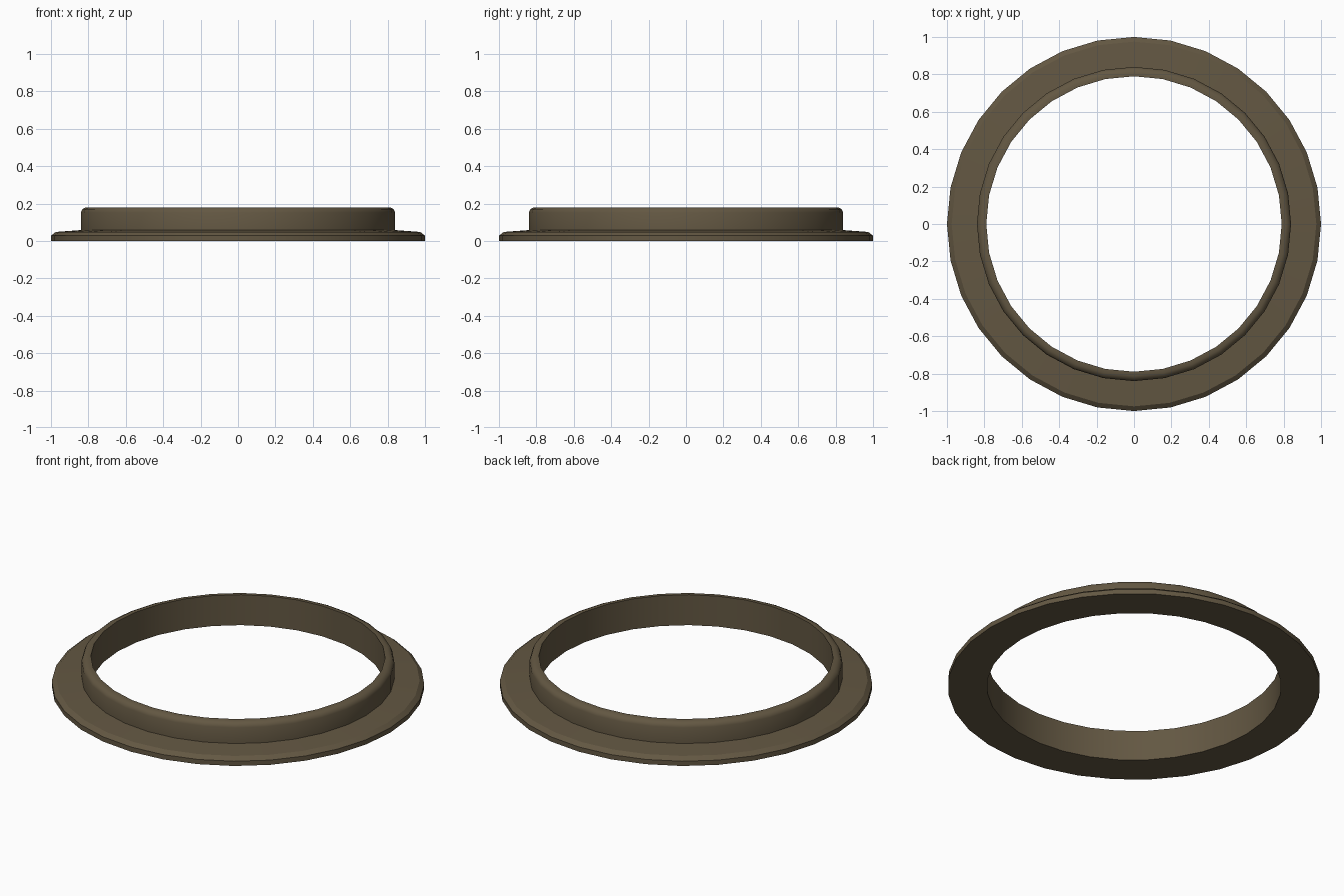
import bpy, bmesh, math

if "Cube" in bpy.data.objects:
    bpy.data.objects.remove(bpy.data.objects["Cube"])

SEGMENTS = 32

# One flat colour
bronze = bpy.data.materials.new("dark_bronze")
bronze.diffuse_color = (0.125, 0.096, 0.055, 1)
bronze.use_nodes = True
bronze.node_tree.nodes["Principled BSDF"].inputs["Base Color"].default_value = bronze.diffuse_color

# Closed cross-section (radius, height): flange, neck, rounded rim, bore
profile = [
    (0.79, 0.0), (1.0, 0.0), (1.0, 0.028), (0.975, 0.048),
    (0.84, 0.058), (0.84, 0.152), (0.832, 0.17), (0.812, 0.18),
    (0.79, 0.18),
]
SHARP_POINTS = {0, 1, 2, 3, 4, 8}   # profile corners that stay crisp


def lathe(name, points, sharp, mat):
    """Spin a closed profile round z, keeping chosen rings sharp."""
    bm = bmesh.new()
    rings = []
    for i in range(SEGMENTS):
        a = 2 * math.pi * i / SEGMENTS
        rings.append([bm.verts.new((r * math.cos(a), r * math.sin(a), z))
                      for r, z in points])
    n = len(points)
    for i in range(SEGMENTS):
        cur, nxt = rings[i], rings[(i + 1) % SEGMENTS]
        for j in range(n):
            k = (j + 1) % n
            bm.faces.new((cur[j], nxt[j], nxt[k], cur[k])).smooth = True
    for i in range(SEGMENTS):
        for j in sharp:
            bm.edges.get((rings[i][j], rings[(i + 1) % SEGMENTS][j])).smooth = False
    bmesh.ops.recalc_face_normals(bm, faces=bm.faces)
    mesh = bpy.data.meshes.new(name)
    bm.to_mesh(mesh)
    bm.free()
    mesh.materials.append(mat)
    obj = bpy.data.objects.new(name, mesh)
    bpy.context.collection.objects.link(obj)
    return obj


# Flanged ring
lathe("flanged_ring", profile, SHARP_POINTS, bronze)
